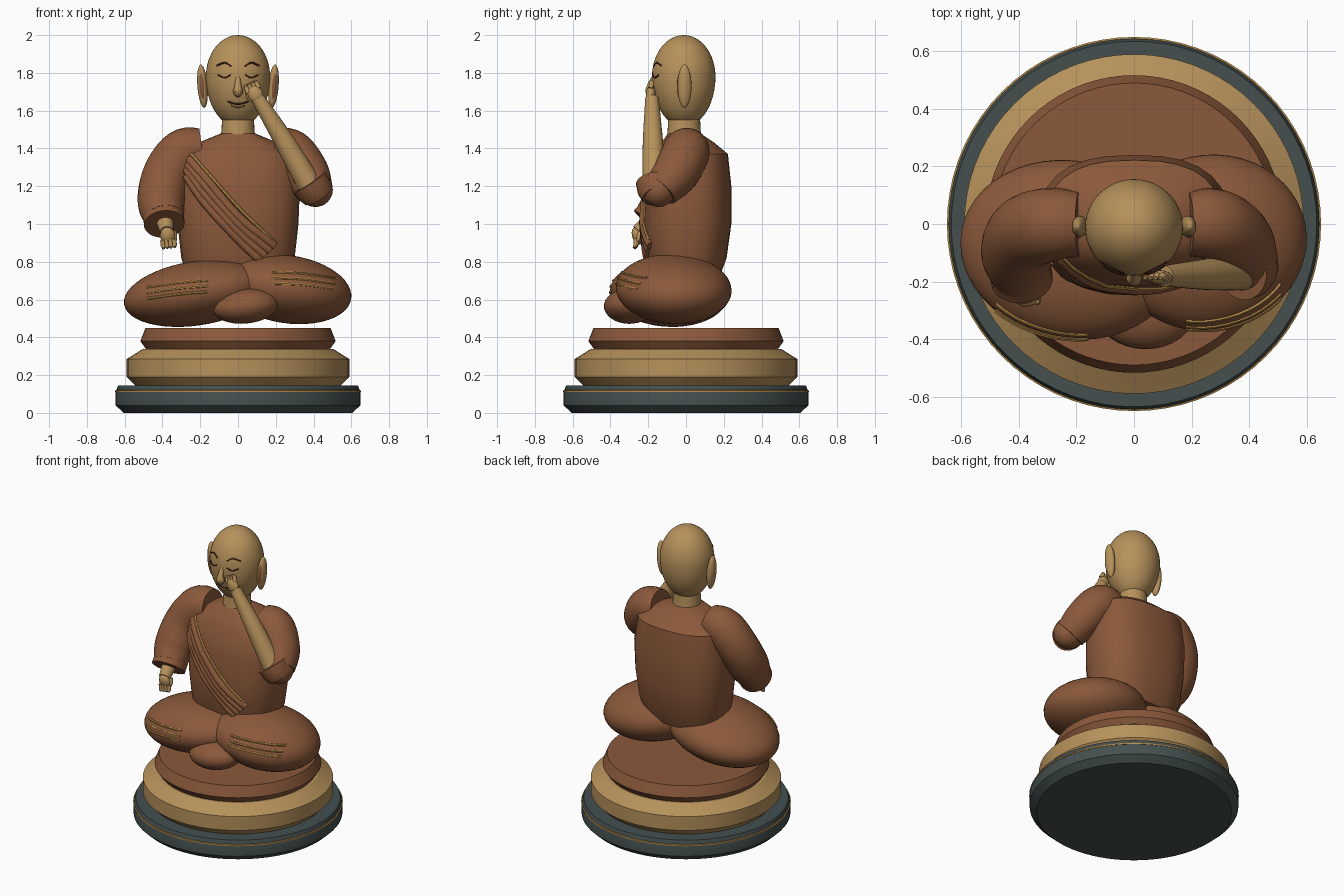
import bpy, bmesh, math
from mathutils import Vector, Matrix, Euler
from mathutils.bvhtree import BVHTree

if "Cube" in bpy.data.objects:
    bpy.data.objects.remove(bpy.data.objects["Cube"])


def material(name, rgb):
    m = bpy.data.materials.new(name)
    m.diffuse_color = (*rgb, 1)
    m.use_nodes = True
    m.node_tree.nodes["Principled BSDF"].inputs["Base Color"].default_value = m.diffuse_color
    return m


BROWN = material("robe brown", (0.26, 0.10, 0.043))
SKIN = material("tan gold", (0.47, 0.285, 0.105))
SLATE = material("dark slate", (0.058, 0.08, 0.078))
TRIM = material("bright gold", (0.50, 0.27, 0.07))
DARK = material("dark brown", (0.07, 0.02, 0.012))


def finish(bm, name, mat, angle=40):
    bmesh.ops.recalc_face_normals(bm, faces=bm.faces)
    me = bpy.data.meshes.new(name)
    bm.to_mesh(me)
    bm.free()
    me.materials.append(mat)
    me.polygons.foreach_set("use_smooth", [True] * len(me.polygons))
    me.set_sharp_from_angle(angle=math.radians(angle))
    ob = bpy.data.objects.new(name, me)
    bpy.context.collection.objects.link(ob)
    return ob


def loft(name, rings, mat, angle=40):
    bm = bmesh.new()
    loops = [[bm.verts.new(p) for p in r] for r in rings]
    n = len(loops[0])
    for a, b in zip(loops, loops[1:]):
        for i in range(n):
            bm.faces.new((a[i], a[(i + 1) % n], b[(i + 1) % n], b[i]))
    bm.faces.new(loops[0])
    bm.faces.new(loops[-1])
    return finish(bm, name, mat, angle)


def lathe(name, profile, mat, n=72, centre=(0, 0), angle=25):
    rings = [[(centre[0] + r * math.cos(t * math.tau / n), centre[1] + r * math.sin(t * math.tau / n), z)
              for t in range(n)] for r, z in profile]
    return loft(name, rings, mat, angle)


def ellipsoid(name, c, s, mat, rot=(0, 0, 0), n=32):
    bm = bmesh.new()
    M = Matrix.Translation(c) @ Euler(rot).to_matrix().to_4x4() @ Matrix.Diagonal((*s, 1))
    bmesh.ops.create_uvsphere(bm, u_segments=n, v_segments=n // 2, radius=1, matrix=M)
    return finish(bm, name, mat)


def spline(pts, steps):
    """Catmull-Rom through points of any dimension."""
    P = [Vector(p) for p in pts]
    P = [2 * P[0] - P[1]] + P + [2 * P[-1] - P[-2]]
    out = []
    for i in range(1, len(P) - 2):
        a, b, c, d = P[i - 1:i + 3]
        for k in range(steps):
            t = k / steps
            out.append(0.5 * (2 * b + (c - a) * t + (2 * a - 5 * b + 4 * c - d) * t * t
                              + (3 * b - a - 3 * c + d) * t ** 3))
    return out + [P[-2]]


def tube(name, pts, mat, n=24, steps=6):
    """Round tube through (x, y, z, radius) points."""
    P = spline(pts, steps) if steps > 1 else [Vector(p) for p in pts]
    C = [p.xyz for p in P]
    rings, up = [], None
    for i, c in enumerate(C):
        d = (C[min(i + 1, len(C) - 1)] - C[max(i - 1, 0)]).normalized()
        if up is None:
            up = d.orthogonal()
        up = (up - d * up.dot(d)).normalized()
        side = d.cross(up)
        rings.append([c + P[i].w * (up * math.cos(k * math.tau / n) + side * math.sin(k * math.tau / n))
                      for k in range(n)])
    return loft(name, rings, mat)


def laid_line(name, target, xz, r, mat, n=8, out=0.0, count=14):
    """Thin tube laid on the front of another part."""
    bm = bmesh.new()
    bm.from_mesh(target.data)
    tree = BVHTree.FromBMesh(bm)
    pts = []
    for p in spline([(x, 0, z) for x, z in xz], count):
        hit = tree.ray_cast(Vector((p.x, -3, p.z)), Vector((0, 1, 0)))[0]
        if hit:
            pts.append((hit.x, hit.y - out, hit.z, r))
    bm.free()
    return tube(name, pts, mat, n, 1)


# Round pedestal
lathe("base", [(0.605, 0), (0.648, 0.04), (0.648, 0.11), (0.635, 0.145)], SLATE)
lathe("base_trim", [(0.644, 0.108), (0.65, 0.11), (0.65, 0.118), (0.64, 0.122)], TRIM)
lathe("middle_tier", [(0.54, 0.14), (0.59, 0.19), (0.59, 0.285), (0.565, 0.30), (0.505, 0.338)], SKIN)
lathe("seat", [(0.485, 0.335), (0.517, 0.38), (0.49, 0.45)], BROWN)

# Crossed legs and front foot fold
leg_l = ellipsoid("left_leg", (-0.22, -0.09, 0.633), (0.39, 0.31, 0.17), BROWN, (0, -0.15, -0.18), 48)
leg_r = ellipsoid("right_leg", (0.26, -0.065, 0.655), (0.345, 0.305, 0.18), BROWN, (0, 0.15, 0.2), 48)
ellipsoid("foot_fold", (0.04, -0.30, 0.565), (0.175, 0.135, 0.092), BROWN, (0, -0.1, 0))
for i in range(3):
    d = 0.03 * i
    laid_line("left_leg_stripe", leg_l, [(-0.48, 0.605 + d), (-0.32, 0.628 + d), (-0.16, 0.642 + d)],
              0.007, TRIM, 6)
    laid_line("right_leg_stripe", leg_r, [(0.18, 0.685 + d), (0.34, 0.678 + d), (0.51, 0.655 + d)],
              0.007, TRIM, 6)

# Torso: rounded-box sections (z, half width, front y, back y)
sections = [(0.70, 0.26, -0.17, 0.17), (0.82, 0.30, -0.21, 0.215), (1.0, 0.32, -0.225, 0.24),
            (1.2, 0.328, -0.215, 0.24), (1.37, 0.30, -0.175, 0.222), (1.43, 0.21, -0.13, 0.15),
            (1.48, 0.09, -0.095, 0.075)]
rings = []
for z, hx, f, b in sections:
    ring = []
    for k in range(28):
        a = k * math.tau / 28
        c, s = math.cos(a), math.sin(a)
        c, s = (math.copysign(abs(v) ** 0.8, v) for v in (c, s))
        ring.append((hx * c, (f + b) / 2 + (b - f) / 2 * s, z))
    rings.append(ring)
torso = loft("torso", rings, BROWN, 35)

# Diagonal sash folds with gold edge
for i in range(4):
    d = 0.05 * i
    laid_line("sash_fold", torso, [(-0.27, 1.355 - 0.7 * d), (-0.17, 1.24 - 0.9 * d),
                                   (0.0, 1.04 - 0.8 * d), (0.19 - 0.5 * d, 0.885 - 0.5 * d)],
              0.024, BROWN, 10)
laid_line("sash_edge", torso, [(-0.26, 1.385), (-0.15, 1.26), (0.02, 1.07), (0.185, 0.915)], 0.009, TRIM, 6, 0.004)

# Neck and egg-shaped head
lathe("neck", [(0.092, 1.45), (0.087, 1.50), (0.083, 1.60)], SKIN, 32, (0, -0.01))
bm = bmesh.new()
bmesh.ops.create_uvsphere(bm, u_segments=48, v_segments=32, radius=1)
for v in bm.verts:
    x, y, z = v.co
    v.co = (0.17 * x, -0.012 + 0.168 * y, 1.78 + z * (0.22 if z > 0 else 0.265))
head = finish(bm, "head", SKIN)
tube("nose", [(0, -0.165, 1.79, 0.01), (0, -0.188, 1.73, 0.019), (0, -0.188, 1.70, 0.026),
              (0, -0.165, 1.68, 0.012)], SKIN, 16)
for s in (-1, 1):
    ellipsoid("ear", (s * 0.188, -0.008, 1.73), (0.027, 0.037, 0.115), SKIN, (0, s * 0.08, 0))
    ellipsoid("ear_hollow", (s * 0.19, -0.022, 1.73), (0.017, 0.026, 0.085), BROWN, (0, s * 0.08, 0))
    laid_line("eyebrow", head, [(s * 0.035, 1.835), (s * 0.07, 1.853), (s * 0.112, 1.838)], 0.005, DARK, 6, 0, 6)
    laid_line("closed_eye", head, [(s * 0.038, 1.79), (s * 0.07, 1.775), (s * 0.106, 1.788)], 0.005, DARK, 6, 0, 6)
    ellipsoid("nostril", (s * 0.012, -0.207, 1.70), (0.005, 0.005, 0.004), DARK, n=8)
laid_line("mouth", head, [(-0.055, 1.648), (0, 1.635), (0.055, 1.648)], 0.005, DARK, 6, 0, 6)
laid_line("lower_lip", head, [(-0.035, 1.632), (0, 1.622), (0.035, 1.632)], 0.008, SKIN, 8, 0, 6)


def hand(side, wrist, along, across, size=1.0):
    """Palm with four curled fingers and a thumb."""
    w, d = Vector(wrist), Vector(along).normalized()
    a = Vector(across)
    a = (a - d * a.dot(d)).normalized()
    nrm = a.cross(d)
    rot = Matrix((a, nrm, d)).transposed().to_euler()
    ellipsoid(side + "_palm", w + d * 0.03 * size, (0.04 * size, 0.026 * size, 0.048 * size), SKIN, rot, 20)
    for i in range(4):
        b = w + a * (i - 1.5) * 0.02 * size
        pts = [b + d * 0.05 * size, b + d * 0.078 * size + nrm * 0.008, b + d * 0.095 * size + nrm * 0.002]
        tube(side + "_finger", [(*p, r * size) for p, r in zip(pts, (0.013, 0.013, 0.008))], SKIN, 10, 3)
    t = w + a * 0.036 * size
    tube(side + "_thumb", [(*(t + d * k * size + nrm * 0.012), r * size)
                           for k, r in ((0.005, 0.012), (0.035, 0.014), (0.06, 0.008))], SKIN, 10, 3)


# Lowered arm
tube("left_sleeve", [(-0.19, 0.0, 1.395, 0.112), (-0.29, -0.002, 1.375, 0.128), (-0.375, -0.03, 1.26, 0.13),
                     (-0.405, -0.10, 1.12, 0.127), (-0.392, -0.175, 1.03, 0.105)], BROWN)
tube("left_cuff", [(-0.395, -0.155, 1.045, 0.108), (-0.39, -0.195, 1.0, 0.108)], BROWN, 24, 1)
tube("left_forearm", [(-0.39, -0.17, 1.03, 0.05), (-0.378, -0.255, 0.96, 0.036)], SKIN, 20, 1)
hand("left", (-0.376, -0.25, 0.965), (0.12, -0.3, -0.95), (1, 0, 0.1))

# Raised arm, hand at the face
tube("right_sleeve", [(0.19, 0.0, 1.395, 0.112), (0.28, -0.002, 1.375, 0.125), (0.36, -0.055, 1.27, 0.122),
                      (0.405, -0.135, 1.18, 0.10)], BROWN)
ellipsoid("right_elbow", (0.41, -0.145, 1.182), (0.092, 0.092, 0.092), BROWN)
tube("right_cuff", [(0.425, -0.15, 1.15, 0.085), (0.405, -0.16, 1.18, 0.097), (0.378, -0.165, 1.22, 0.10)],
     BROWN, 24, 1)
tube("right_forearm", [(0.40, -0.165, 1.17, 0.066), (0.25, -0.175, 1.43, 0.054), (0.105, -0.18, 1.665, 0.036)],
     SKIN, 24, 4)
hand("right", (0.105, -0.185, 1.66), (-0.42, -0.05, 0.9), (-1, 0, -0.3))
